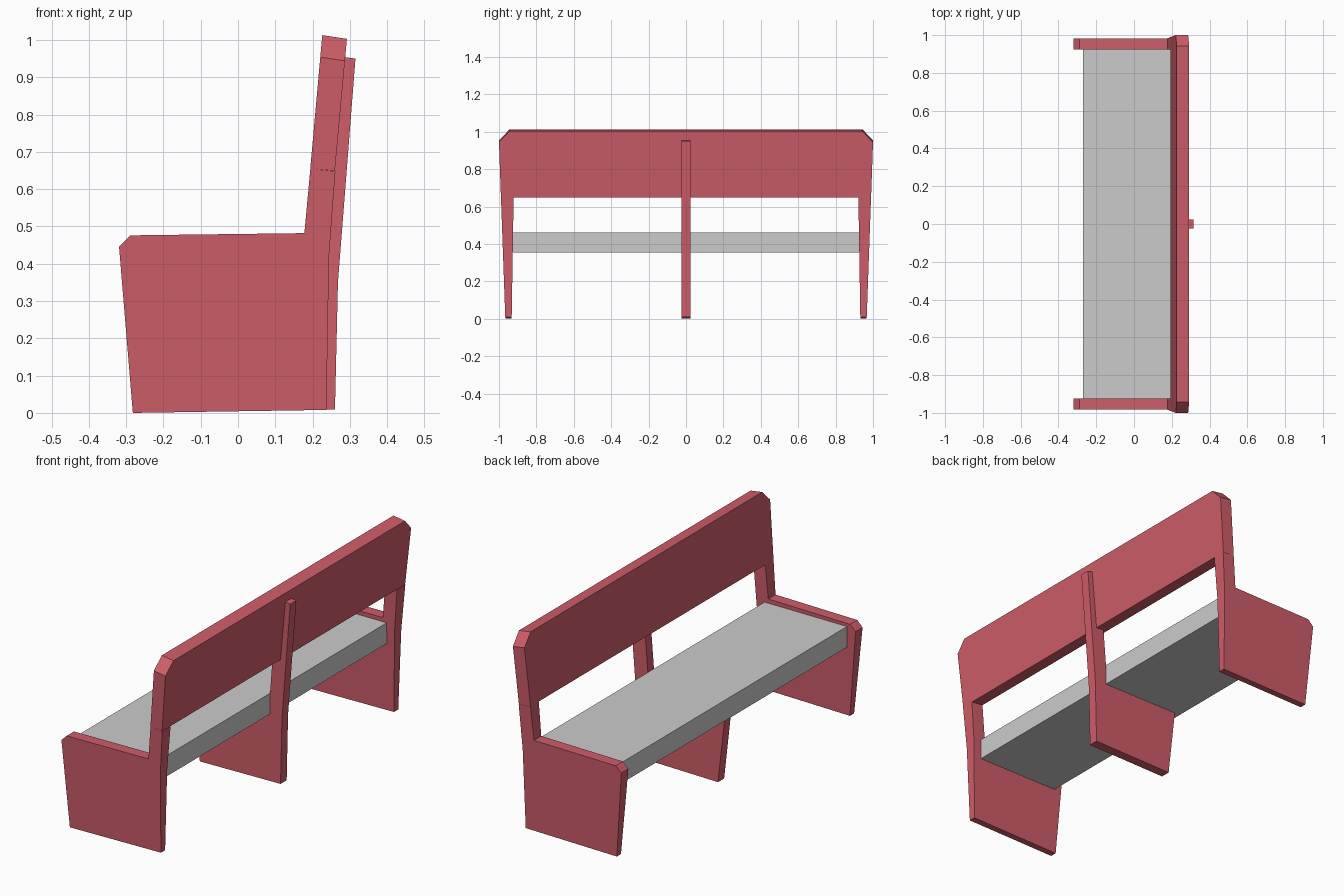
import bpy, bmesh

if "Cube" in bpy.data.objects:
    bpy.data.objects.remove(bpy.data.objects["Cube"])

red = bpy.data.materials.new("red_paint")
red.diffuse_color = (0.62, 0.11, 0.14, 1)
red.use_nodes = True
red.node_tree.nodes["Principled BSDF"].inputs["Base Color"].default_value = red.diffuse_color


def loft(name, loop_a, loop_b, mat=None):
    """Solid between two matching outlines."""
    bm = bmesh.new()
    a = [bm.verts.new(p) for p in loop_a]
    b = [bm.verts.new(p) for p in loop_b]
    bm.faces.new(a)
    bm.faces.new(b[::-1])
    n = len(a)
    for i in range(n):
        j = (i + 1) % n
        bm.faces.new((a[j], a[i], b[i], b[j]))
    bmesh.ops.recalc_face_normals(bm, faces=bm.faces[:])
    me = bpy.data.meshes.new(name)
    bm.to_mesh(me)
    bm.free()
    ob = bpy.data.objects.new(name, me)
    bpy.context.collection.objects.link(ob)
    if mat:
        me.materials.append(mat)
    return ob


# End panels: side profile (x, z), thicker towards the top
end_profile = [(-0.282, 0.0), (0.237, 0.008), (0.244, 0.42), (0.261, 0.648),
               (0.194, 0.655), (0.178, 0.482), (-0.288, 0.476), (-0.319, 0.446)]
for side, label in ((-1, "front"), (1, "rear")):
    loft(label + "_end_panel",
         [(x, side * (0.932 - 0.016 * z), z) for x, z in end_profile],
         [(x, side * (0.966 + 0.036 * z), z) for x, z in end_profile], red)

# Backrest: outline (y, z) with clipped corners, leaning back
half = [(0.9895, 0.655), (1.0, 0.954), (0.943, 1.013)]
outline = half + [(-y, z) for y, z in reversed(half)]


def lean(z):
    return 0.178 + (z - 0.48) * 0.09


loft("backrest",
     [(lean(z), y, z) for y, z in outline],
     [(lean(z) + 0.066, y, z - (0.01 if z > 0.7 else 0.006)) for y, z in outline], red)

# Middle support: leg under the seat and strut behind the backrest
mid_profile = [(-0.2, 0.002), (0.26, 0.009), (0.268, 0.35), (0.315, 0.95),
               (0.265, 0.957), (0.242, 0.67), (0.216, 0.66), (0.2, 0.46),
               (0.2, 0.356), (-0.24, 0.356)]
loft("middle_support",
     [(x, -0.025, z) for x, z in mid_profile],
     [(x, 0.025, z) for x, z in mid_profile], red)

# Seat slab
seat = [(-0.27, 0.353), (0.2, 0.353), (0.2, 0.46), (-0.27, 0.46)]
loft("seat", [(x, -0.926, z) for x, z in seat], [(x, 0.926, z) for x, z in seat])
